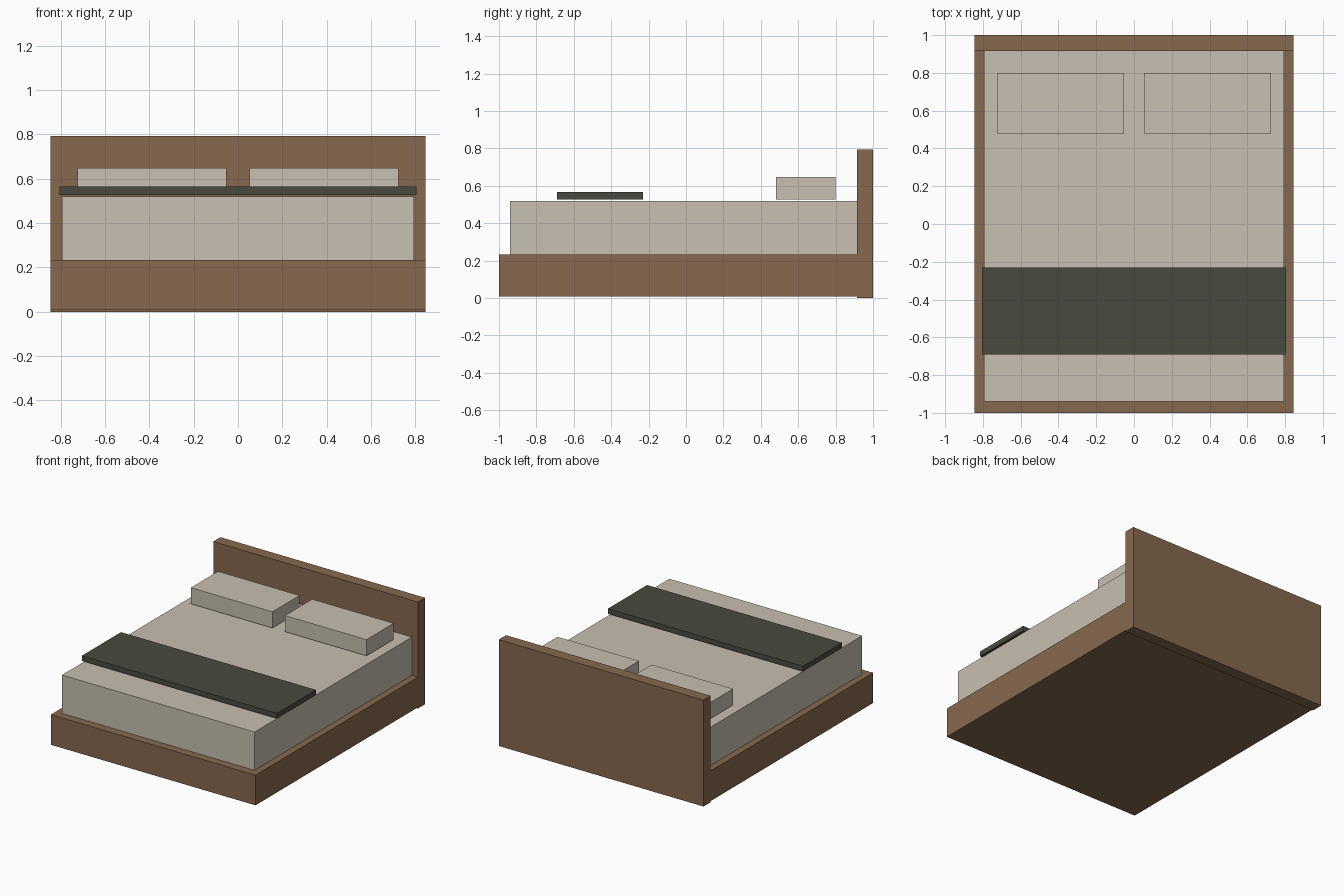
import bpy

if "Cube" in bpy.data.objects:
    bpy.data.objects.remove(bpy.data.objects["Cube"])


def material(name, rgb):
    mat = bpy.data.materials.new(name)
    mat.diffuse_color = (*rgb, 1.0)
    mat.use_nodes = True
    mat.node_tree.nodes["Principled BSDF"].inputs["Base Color"].default_value = mat.diffuse_color
    return mat


def box(name, x, y, z, mat):
    """Box spanning the (min, max) range on each axis."""
    bpy.ops.mesh.primitive_cube_add(size=1)
    obj = bpy.context.object
    obj.name = name
    for v in obj.data.vertices:
        v.co = [(lo + hi) / 2 + c * (hi - lo) for c, (lo, hi) in zip(v.co, (x, y, z))]
    obj.data.materials.append(mat)
    return obj


wood = material("wood", (0.24, 0.14, 0.077))
linen = material("linen", (0.58, 0.53, 0.44))
wool = material("dark_wool", (0.065, 0.07, 0.052))

# Frame and headboard; the frame floats just above the floor
box("bed_frame", (-0.845, 0.845), (-1.0, 0.915), (0.009, 0.234), wood)
box("headboard", (-0.845, 0.845), (0.915, 1.0), (0.0, 0.794), wood)

# Mattress and folded throw
box("mattress", (-0.795, 0.795), (-0.94, 0.915), (0.234, 0.52), linen)
box("throw_blanket", (-0.805, 0.805), (-0.69, -0.23), (0.527, 0.566), wool)

# Pillows
for side, x in (("left", (-0.725, -0.052)), ("right", (0.052, 0.725))):
    box(side + "_pillow", x, (0.48, 0.80), (0.527, 0.648), linen)
